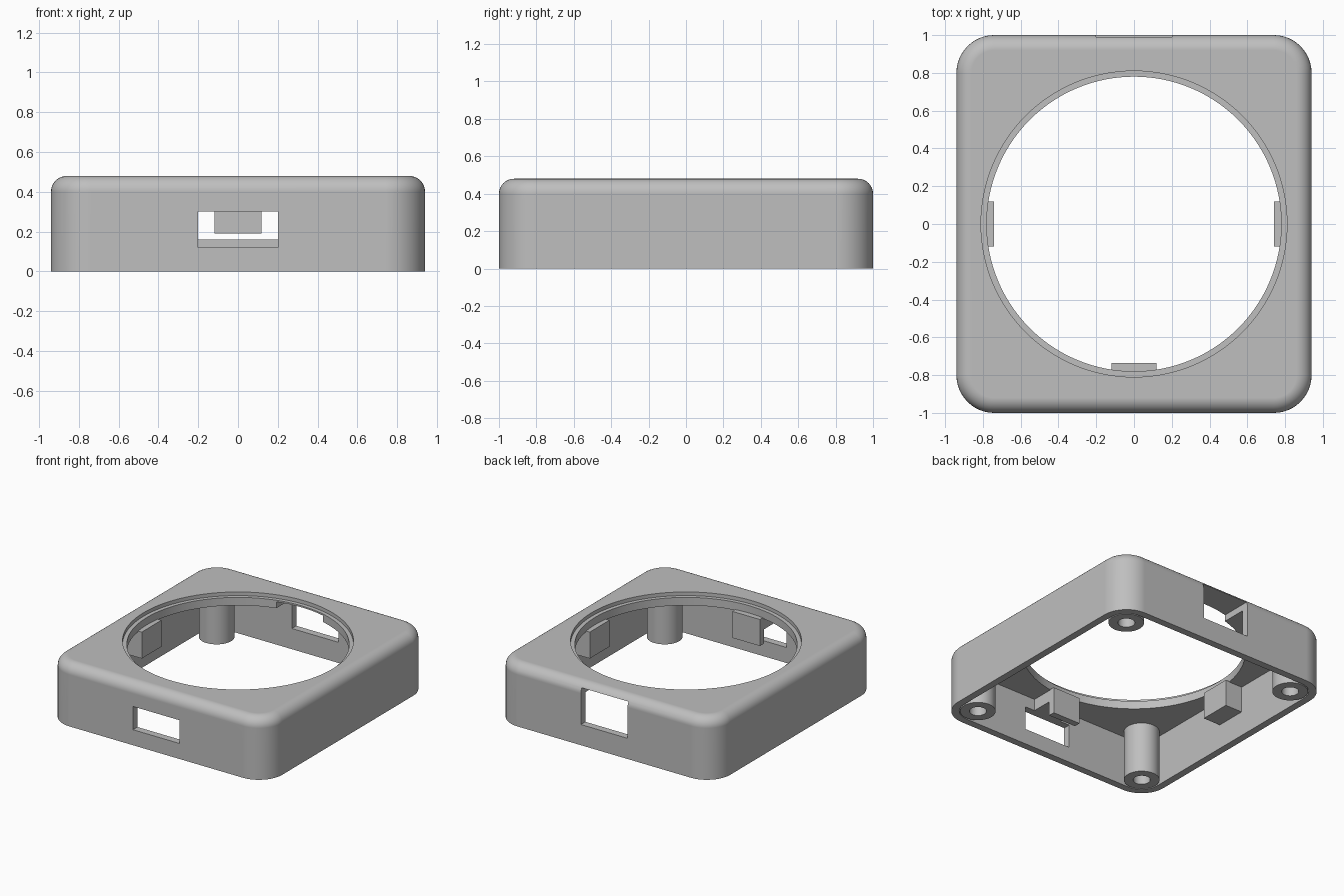
import bpy, bmesh
from math import sin, cos, pi, radians
from mathutils import Matrix

HALF_X, HALF_Y, HEIGHT = 0.94, 1.0, 0.48
WALL, CEILING = 0.055, 0.39
CORNER, FILLET = 0.2, 0.08

default = bpy.data.objects.get("Cube")
if default:
    bpy.data.objects.remove(default, do_unlink=True)

grey = bpy.data.materials.new("plain_grey")
grey.use_nodes = True
grey.diffuse_color = (0.52, 0.52, 0.52, 1)
grey.node_tree.nodes["Principled BSDF"].inputs["Base Color"].default_value = grey.diffuse_color


def make_object(name, bm):
    bmesh.ops.recalc_face_normals(bm, faces=bm.faces)
    mesh = bpy.data.meshes.new(name)
    bm.to_mesh(mesh)
    bm.free()
    mesh.materials.append(grey)
    obj = bpy.data.objects.new(name, mesh)
    bpy.context.collection.objects.link(obj)
    return obj


def activate(obj):
    bpy.ops.object.select_all(action='DESELECT')
    obj.select_set(True)
    bpy.context.view_layer.objects.active = obj


def rounded_slab(name, levels, steps=12):
    """Loft rounded rectangles; each level is (inset, z)."""
    bm = bmesh.new()
    rings = []
    for inset, z in levels:
        ring = []
        for q, (sx, sy) in enumerate([(1, 1), (-1, 1), (-1, -1), (1, -1)]):
            for i in range(steps + 1):
                a = (q + i / steps) * pi / 2
                r = CORNER - inset
                ring.append(bm.verts.new((sx * (HALF_X - CORNER) + r * cos(a),
                                          sy * (HALF_Y - CORNER) + r * sin(a), z)))
        rings.append(ring)
    for low, high in zip(rings, rings[1:]):
        for i in range(len(low)):
            j = (i + 1) % len(low)
            bm.faces.new((low[i], low[j], high[j], high[i]))
    bm.faces.new(rings[0])
    bm.faces.new(rings[-1])
    return make_object(name, bm)


def box(name, low, high):
    bm = bmesh.new()
    bmesh.ops.create_cube(bm, size=1)
    for v in bm.verts:
        v.co = [l + (c + 0.5) * (h - l) for c, l, h in zip(v.co, low, high)]
    return make_object(name, bm)


def cylinder(name, x, y, radius, z0, z1, sides):
    bm = bmesh.new()
    bmesh.ops.create_cone(bm, cap_ends=True, segments=sides, radius1=radius, radius2=radius,
                          depth=z1 - z0, matrix=Matrix.Translation((x, y, (z0 + z1) / 2)))
    return make_object(name, bm)


def cut(target, cutter):
    cutter.hide_render = True
    mod = target.modifiers.new("cut", 'BOOLEAN')
    mod.operation, mod.solver, mod.object = 'DIFFERENCE', 'EXACT', cutter
    activate(target)
    bpy.ops.object.modifier_apply(modifier=mod.name)
    bpy.data.objects.remove(cutter, do_unlink=True)


def smooth(obj):
    activate(obj)
    bpy.ops.object.shade_smooth_by_angle(angle=radians(30))
    mod = obj.modifiers.new("even_shading", 'WEIGHTED_NORMAL')
    mod.keep_sharp = True


# Outer case with a rounded top edge
levels = [(0, 0)]
for i in range(9):
    a = i / 8 * pi / 2
    levels.append((FILLET * (1 - cos(a)), HEIGHT - FILLET + FILLET * sin(a)))
case = rounded_slab("case", levels)

# Hollow underside, round opening and its stepped seat
cut(case, rounded_slab("cavity_cutter", [(WALL, -0.1), (WALL, CEILING)]))
cut(case, cylinder("opening_cutter", 0, 0, 0.78, 0.2, 0.7, 128))
cut(case, cylinder("seat_cutter", 0, 0, 0.81, 0.452, 0.7, 128))

# Front slot, and taller back slot running in to the opening
cut(case, box("front_slot_cutter", (-0.2, -1.1, 0.12), (0.2, -0.8, 0.30)))
cut(case, box("back_slot_cutter", (-0.2, 0.7, 0.16), (0.2, 1.1, 0.44)))
smooth(case)

# Corner screw posts with blind holes
for sx, side in ((-1, "right"), (1, "left")):
    for sy, end in ((-1, "front"), (1, "back")):
        x, y = sx * (HALF_X - 0.19), sy * (HALF_Y - 0.19)
        post = cylinder(f"{end}_{side}_screw_post", x, y, 0.125, 0, CEILING + 0.01, 48)
        cut(post, cylinder("hole_cutter", x, y, 0.06, -0.1, 0.33, 32))
        smooth(post)

# Side clips
box("left_clip", (0.74, -0.12, 0.19), (0.9, 0.12, CEILING + 0.005))
box("right_clip", (-0.9, -0.12, 0.19), (-0.74, 0.12, CEILING + 0.005))

# Front clip, hooked over the slot
front_clip = box("front_clip", (-0.118, -0.96, 0.19), (0.118, -0.735, CEILING + 0.005))
cut(front_clip, box("hook_cutter", (-0.2, -1.1, 0.1), (0.2, -0.785, 0.30)))
